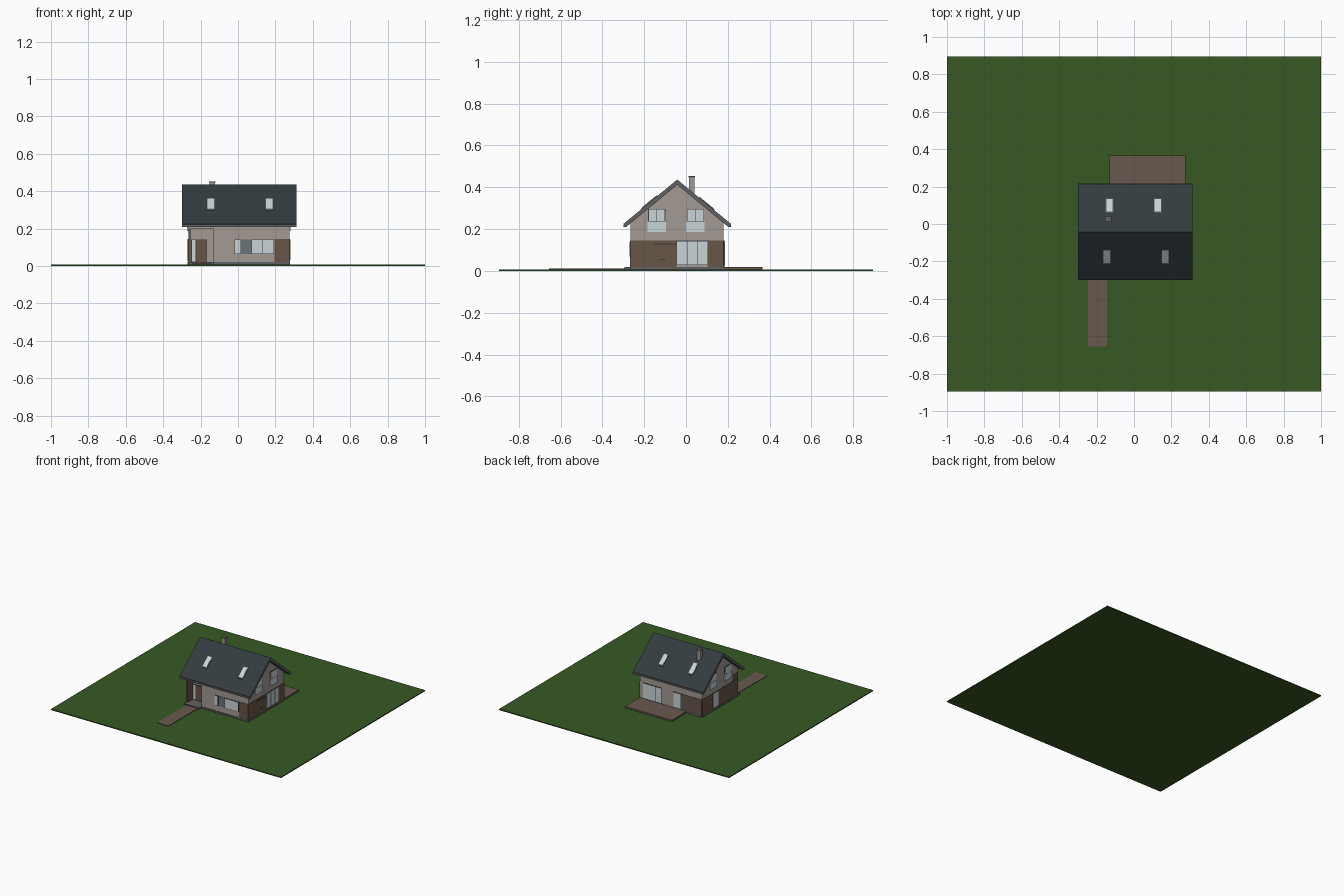
import bpy, bmesh
from mathutils import Vector

if "Cube" in bpy.data.objects:
    bpy.data.objects.remove(bpy.data.objects["Cube"])


def mat(name, r, g, b):
    m = bpy.data.materials.new(name)
    m.diffuse_color = (r, g, b, 1)
    m.use_nodes = True
    m.node_tree.nodes["Principled BSDF"].inputs["Base Color"].default_value = m.diffuse_color
    return m


GRASS = mat("grass green", 0.038, 0.098, 0.017)
WALL = mat("warm grey plaster", 0.37, 0.325, 0.295)
ROOF = mat("dark slate", 0.033, 0.045, 0.049)
TRIM = mat("grey trim", 0.12, 0.12, 0.125)
WOOD = mat("brown cladding", 0.135, 0.092, 0.062)
PAVE = mat("brown paving", 0.14, 0.098, 0.076)
GLASS = mat("pale glass", 0.58, 0.66, 0.69)
FRAME = mat("charcoal frame", 0.045, 0.047, 0.05)
PANEL = mat("blue grey panel", 0.15, 0.17, 0.19)

# Main dimensions
X0, X1, Y0, Y1 = -0.265, 0.275, -0.265, 0.18
RIDGE_Y, RIDGE_Z, SLOPE = -0.042, 0.437, 0.825
G = 0.008
PORCH_X, PORCH_Y = -0.13, -0.2


def finish(name, bm, *mats):
    bmesh.ops.recalc_face_normals(bm, faces=bm.faces)
    me = bpy.data.meshes.new(name)
    bm.to_mesh(me)
    bm.free()
    for m in mats:
        me.materials.append(m)
    ob = bpy.data.objects.new(name, me)
    bpy.context.collection.objects.link(ob)
    return ob


def box(name, x0, x1, y0, y1, z0, z1, m):
    bm = bmesh.new()
    bmesh.ops.create_cube(bm, size=1)
    for v in bm.verts:
        v.co = Vector((x1 if v.co.x > 0 else x0,
                       y1 if v.co.y > 0 else y0,
                       z1 if v.co.z > 0 else z0))
    return finish(name, bm, m)


def prism(name, profile, x0, x1, *mats):
    """Extrude a y-z profile along x."""
    bm = bmesh.new()
    f = bm.faces.new([bm.verts.new((x0, y, z)) for y, z in profile])
    ext = bmesh.ops.extrude_face_region(bm, geom=[f])
    for v in ext["geom"]:
        if isinstance(v, bmesh.types.BMVert):
            v.co.x = x1
    return finish(name, bm, *mats)


def plate(name, side, a0, a1, z0, z1, m, t=0.003, at=None):
    """Thin plate on one wall of the house."""
    if side in "FB":
        p = (Y0 if side == "F" else Y1) if at is None else at
        lo, hi = (p - t, p + 0.001) if side == "F" else (p - 0.001, p + t)
        return box(name, a0, a1, lo, hi, z0, z1, m)
    p = X0 if side == "L" else X1
    lo, hi = (p - t, p + 0.001) if side == "L" else (p - 0.001, p + t)
    return box(name, lo, hi, a0, a1, z0, z1, m)


def window(name, side, a0, a1, z0, z1, panes=1, at=None):
    """Framed window with equal panes."""
    plate(name + "_frame", side, a0, a1, z0, z1, FRAME, 0.004, at)
    gap = 0.003
    w = (a1 - a0 - gap) / panes
    for i in range(panes):
        s = a0 + gap + i * w
        plate(f"{name}_pane_{i}", side, s, s + w - gap, z0 + gap, z1 - gap,
              GLASS, 0.0055, at)


# Site
box("lawn", -1, 1, -0.895, 0.895, 0, G, GRASS)
box("garden_path", -0.245, -0.145, -0.655, -0.28, G - 0.002, 0.012, PAVE)
box("terrace", -0.132, X1, Y1, 0.365, G - 0.002, 0.02, PAVE)
box("porch_step", X0, PORCH_X, -0.295, PORCH_Y, G - 0.002, 0.02, TRIM)


# House walls, with a recessed porch at the front left
def under(y):
    return RIDGE_Z - 0.022 - SLOPE * abs(y - RIDGE_Y)


gable = [(Y1, under(Y1)), (RIDGE_Y, under(RIDGE_Y)), (Y0, under(Y0))]
prism("main_walls", [(Y0, G), (Y1, G)] + gable, PORCH_X, X1, WALL)
prism("porch_side_walls",
      [(PORCH_Y, G), (Y1, G)] + gable + [(Y0, 0.2), (PORCH_Y, 0.2)],
      X0, PORCH_X, WALL)
box("porch_screen", X0, X0 + 0.012, Y0, PORCH_Y, G, 0.2, WOOD)

# Plinth strips
plate("plinth_front", "F", PORCH_X, X1, G, 0.02, TRIM, 0.004)
plate("plinth_back", "B", X0, X1, G, 0.02, TRIM, 0.004)
for side in "LR":
    plate("plinth_" + side, side, Y0, Y1, G, 0.02, TRIM, 0.004)

# Roof: slate on the upward faces, grey on edges and soffit
eave = 0.257
top = RIDGE_Z - SLOPE * eave
roof = prism("roof", [(RIDGE_Y, RIDGE_Z), (RIDGE_Y + eave, top),
                      (RIDGE_Y + eave - 0.012, top - 0.015),
                      (RIDGE_Y, RIDGE_Z - 0.025),
                      (RIDGE_Y - eave + 0.012, top - 0.015),
                      (RIDGE_Y - eave, top)], -0.30, 0.312, ROOF, TRIM)
for f in roof.data.polygons:
    f.material_index = 0 if f.normal.z > 0.1 else 1
for s, n in ((-1, "front"), (1, "back")):
    y = RIDGE_Y + s * (eave - 0.005)
    box("gutter_" + n, -0.30, 0.312, y - 0.006, y + 0.006, 0.209, 0.222, TRIM)


# Skylights lying on the slopes
def skylight(name, x, ya, yb, m, lift, inset):
    def z(y):
        return RIDGE_Z - SLOPE * abs(y - RIDGE_Y)
    ya, yb = ya + inset, yb - inset
    prism(name, [(ya, z(ya) - 0.002), (yb, z(yb) - 0.002),
                 (yb, z(yb) + lift), (ya, z(ya) + lift)],
          x - 0.021 + inset, x + 0.021 - inset, m)


for i, (x, ya, yb) in enumerate([(-0.145, -0.213, -0.138), (0.167, -0.213, -0.138),
                                 (-0.131, 0.062, 0.137), (0.127, 0.062, 0.137)]):
    skylight(f"skylight_frame_{i}", x, ya, yb, TRIM, 0.004, 0)
    skylight(f"skylight_glass_{i}", x, ya, yb, GLASS, 0.006, 0.004)

# Chimney
box("chimney", -0.153, -0.124, 0.014, 0.04, 0.34, 0.448, WALL)
box("chimney_cap", -0.156, -0.121, 0.011, 0.043, 0.446, 0.453, TRIM)

# Front wall
plate("front_cladding", "F", 0.195, X1, 0.02, 0.145, WOOD)
window("front_small_window", "F", -0.018, 0.016, 0.065, 0.142)
plate("front_panel", "F", 0.016, 0.072, 0.065, 0.142, PANEL)
window("front_wide_window", "F", 0.072, 0.193, 0.065, 0.142, 2)

# Entrance inside the porch
window("entrance_sidelight", "F", -0.25, -0.224, 0.022, 0.142, 1, PORCH_Y)
plate("entrance_frame", "F", -0.224, -0.166, 0.02, 0.142, FRAME, 0.004, PORCH_Y)
plate("entrance_door", "F", -0.221, -0.169, 0.022, 0.139, WOOD, 0.007, PORCH_Y)

# Right wall
plate("right_cladding_front", "R", Y0, -0.045, 0.02, 0.145, WOOD)
plate("right_cladding_back", "R", 0.105, Y1, 0.02, 0.145, WOOD)
window("right_glass_door", "R", -0.045, 0.105, 0.028, 0.145, 3)
plate("right_rail", "R", -0.155, -0.045, 0.127, 0.132, FRAME, 0.006)
plate("right_handle", "R", -0.125, -0.098, 0.052, 0.056, FRAME, 0.006)

# Left wall
plate("left_cladding_front", "L", Y0, -0.02, 0.02, 0.145, WOOD)
plate("left_cladding_back", "L", 0.05, Y1, 0.02, 0.145, WOOD)
window("left_door_window", "L", -0.02, 0.05, 0.028, 0.145, 1)

# Gable windows with glass guards below
for side in "LR":
    for i, y in enumerate((-0.14, 0.045)):
        window(f"gable_window_{side}{i}", side, y - 0.041, y + 0.041, 0.235, 0.296, 2)
        plate(f"glass_guard_{side}{i}", side, y - 0.044, y + 0.044, 0.187, 0.237,
              GLASS, 0.007)

# Back wall
window("back_wide_door", "B", 0.085, 0.245, 0.024, 0.145, 3)
window("back_door", "B", -0.085, -0.02, 0.024, 0.145, 1)
plate("back_cladding", "B", X0, -0.085, 0.02, 0.145, WOOD)
